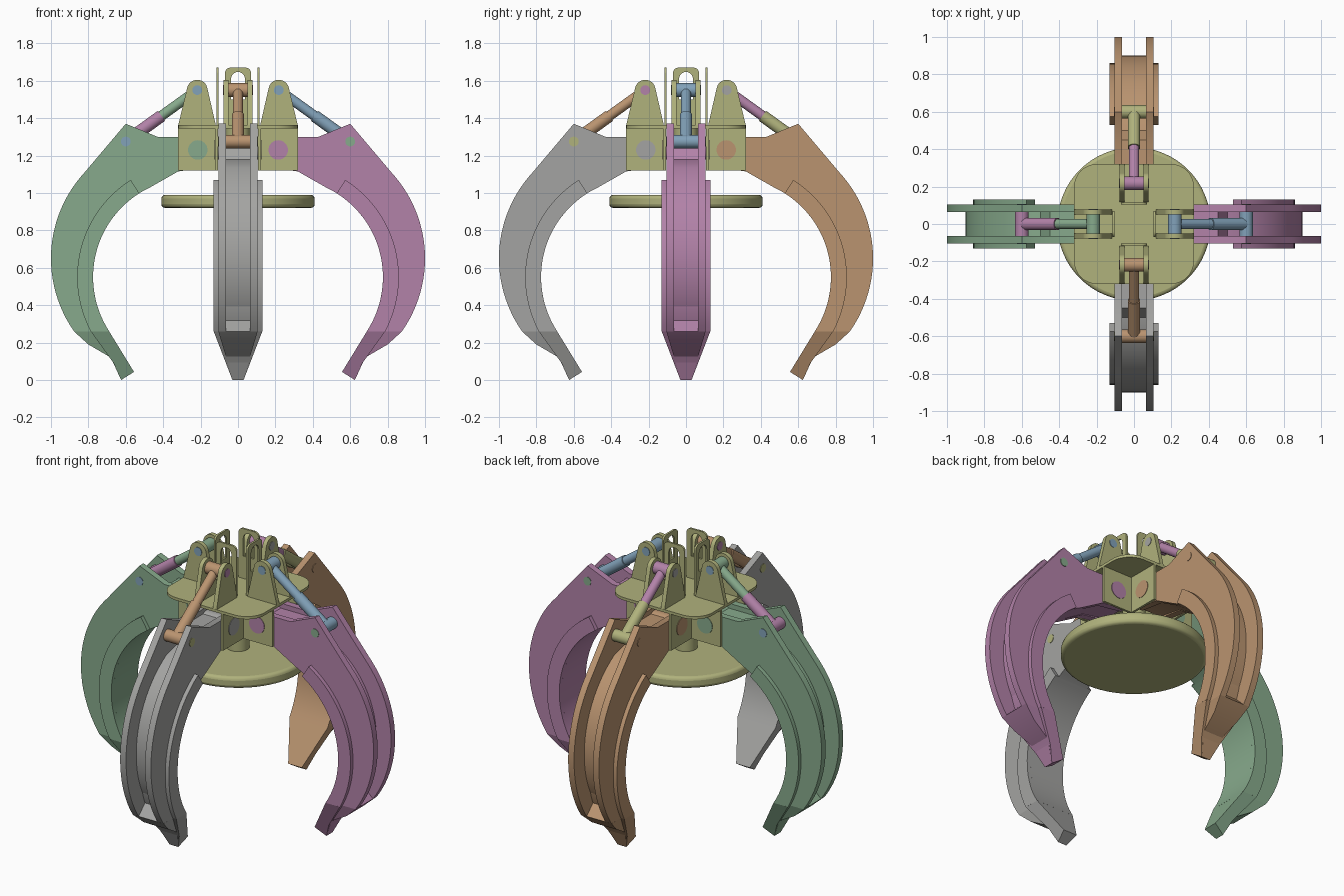
import bpy, bmesh
from math import radians, cos, sin, pi
from mathutils import Matrix, Vector

cube = bpy.data.objects.get("Cube")
if cube:
    bpy.data.objects.remove(cube, do_unlink=True)


def material(name, r, g, b):
    m = bpy.data.materials.new(name)
    m.use_nodes = True
    m.diffuse_color = (r, g, b, 1)
    m.node_tree.nodes["Principled BSDF"].inputs["Base Color"].default_value = (r, g, b, 1)
    return m


OLIVE = material("olive", .434, .445, .202)
PURPLE = material("purple", .445, .223, .392)
GREEN = material("green", .242, .402, .262)
GREY = material("grey", .37, .37, .36)
ORANGE = material("orange", .491, .296, .162)
BLUE = material("blue", .223, .361, .485)


def finish(name, bm, mat, turn=0):
    """Turn the bmesh into an object, rotated about the vertical axis."""
    bmesh.ops.rotate(bm, verts=bm.verts, matrix=Matrix.Rotation(radians(turn), 3, 'Z'))
    bmesh.ops.recalc_face_normals(bm, faces=bm.faces)
    mesh = bpy.data.meshes.new(name)
    bm.to_mesh(mesh)
    bm.free()
    mesh.materials.append(mat)
    ob = bpy.data.objects.new(name, mesh)
    bpy.context.collection.objects.link(ob)
    bpy.ops.object.select_all(action='DESELECT')
    ob.select_set(True)
    bpy.context.view_layer.objects.active = ob
    bpy.ops.object.shade_smooth_by_angle(angle=radians(25))
    return ob


def side(u, v, w):      # profile in x, z; thickness along y
    return u, w, v


def facing(u, v, w):    # profile in y, z; thickness along x
    return w, u, v


def flat(u, v, w):      # profile in x, y; thickness along z
    return u, v, w


def prism(name, pts, lo, hi, mat, turn=0, axes=side, taper=None):
    """Extrude a profile; taper(v) optionally scales the thickness."""
    bm = bmesh.new()
    rings = []
    for w in (lo, hi):
        rings.append([bm.verts.new(axes(u, v, w * (taper(v) if taper else 1))) for u, v in pts])
    a, b = rings
    bm.faces.new(a)
    bm.faces.new(b[::-1])
    for i in range(len(pts)):
        j = (i + 1) % len(pts)
        bm.faces.new((a[i], b[i], b[j], a[j]))
    return finish(name, bm, mat, turn)


def rod(name, a, b, radius, mat, turn=0, sides=32):
    """Cylinder between two points."""
    a, b = Vector(a), Vector(b)
    d = b - a
    bm = bmesh.new()
    m = Matrix.Translation((a + b) / 2) @ d.to_track_quat('Z', 'Y').to_matrix().to_4x4()
    bmesh.ops.create_cone(bm, cap_ends=True, segments=sides, radius1=radius,
                          radius2=radius, depth=d.length, matrix=m)
    return finish(name, bm, mat, turn)


def arc(cx, cy, r, start, end, n=24):
    out = []
    for i in range(n + 1):
        t = radians(start + (end - start) * i / n)
        out.append((cx + r * cos(t), cy + r * sin(t)))
    return out


def mirrored(name, pts, lo, hi, mat, turn, **kw):
    prism("left_" + name, pts, lo, hi, mat, turn, **kw)
    prism("right_" + name, pts, -hi, -lo, mat, turn, **kw)


# Claw profiles, seen from the side
outer = arc(.322, .65, .678, 42.7, -35.1)
inner = arc(.245, .55, .53, -33.2, 64.9)
plate = [(.15, 1.14), (.15, 1.30), (.43, 1.30), (.60, 1.37)] + outer + inner + [(.32, 1.115)]
web = ([(.15, 1.15), (.15, 1.27), (.45, 1.27), (.5, 1.18)]
       + arc(.322, .65, .578, 61, -33.6) + [(.877, .26)] + inner + [(.32, 1.12)])
band = arc(.245, .55, .615, 57.7, -28.1) + arc(.245, .55, .53, -33.2, 57.7)
tip_end = [(.625, 0), (.556, .043), (.689, .26)]
tip_outer = [(.877, .26), (.80, .19), (.68, .12)] + tip_end
tip_inner = [(.787, .26), (.665, .09)] + tip_end

# Bracket profiles
lug = [(.118, 1.36)] + arc(.218, 1.55, .055, 165, 15, 14) + [(.32, 1.36)]
hanger = ([(.07, 1.36), (.07, 1.64)] + arc(.04, 1.64, .03, 0, 90, 6)
          + arc(-.04, 1.64, .03, 90, 180, 6) + [(-.07, 1.36), (-.037, 1.36)]
          + arc(0, 1.61, .037, 180, 0, 16) + [(.037, 1.36)])
hanger_base = [(-.037, 1.36), (.037, 1.36), (.037, 1.5), (-.037, 1.5)]
corner_plate = [(.108, 1.12), (.32, 1.12), (.32, 1.345), (.108, 1.345)]


def claw(tag, turn, mat, inner_mat, outer_mat, top_pin, low_pin):
    # Curved arm: two side plates, a sunken web and a wide inner band
    mirrored(tag + "_claw_plate", plate, .065, .105, mat, turn)
    prism(tag + "_claw_web", web, -.066, .066, mat, turn)
    prism(tag + "_claw_band", band, -.13, .13, mat, turn)
    # Tapered tip
    prism(tag + "_tip_outer", tip_outer, -.105, .105, mat, turn,
          taper=lambda z: .26 + .74 * z / .26)
    prism(tag + "_tip_inner", tip_inner, -.13, .13, mat, turn,
          taper=lambda z: .23 + .77 * z / .26)
    # Hinge pin, bracket and lugs
    rod(tag + "_hinge_pin", (.215, -.125, 1.23), (.215, .125, 1.23), .052, mat, turn)
    mirrored(tag + "_hinge_plate", corner_plate, .108, .122, OLIVE, turn)
    mirrored(tag + "_lug", lug, .052, .078, OLIVE, turn)
    prism(tag + "_hanger", hanger, .104, .116, OLIVE, turn, axes=facing)
    prism(tag + "_hanger_base", hanger_base, .104, .116, OLIVE, turn, axes=facing)
    # Ram with an eye at each end
    top, low = Vector((.218, 0, 1.55)), Vector((.60, 0, 1.275))
    mid = top.lerp(low, .5)
    rod(tag + "_ram_rod", top, mid, .027, inner_mat, turn)
    rod(tag + "_ram_barrel", mid, low, .033, outer_mat, turn)
    for name, p, w, r, m in (("top", top, .05, .037, inner_mat), ("low", low, .063, .036, outer_mat)):
        off = Vector((0, w, 0))
        rod(tag + "_ram_" + name + "_eye", p - off, p + off, r, m, turn)
    for name, p, w, m in (("top", top, .081, top_pin), ("low", low, .108, low_pin)):
        off = Vector((0, w, 0))
        rod(tag + "_" + name + "_pin", p - off, p + off, .026, m, turn)


claw("left", 0, PURPLE, BLUE, BLUE, BLUE, GREEN)
claw("back", 90, ORANGE, PURPLE, OLIVE, GREY, ORANGE)
claw("right", 180, GREEN, GREEN, PURPLE, BLUE, BLUE)
claw("front", 270, GREY, ORANGE, ORANGE, PURPLE, OLIVE)

# Hub top plate with rounded corners
rounded = []
for k, (sx, sy) in enumerate(((1, 1), (-1, 1), (-1, -1), (1, -1))):
    rounded += arc(sx * .2, sy * .2, .12, 90 * k, 90 * k + 90, 8)
prism("hub_plate", rounded, 1.345, 1.362, OLIVE, axes=flat)

# Centre post and lower disc
rod("centre_post", (0, 0, .97), (0, 0, 1.35), .065, OLIVE)
disc = rod("lower_disc", (0, 0, .92), (0, 0, .99), .41, OLIVE, sides=64)
bevel = disc.modifiers.new("rounded_rim", 'BEVEL')
bevel.width = .02
bevel.segments = 3
bevel.limit_method = 'ANGLE'
